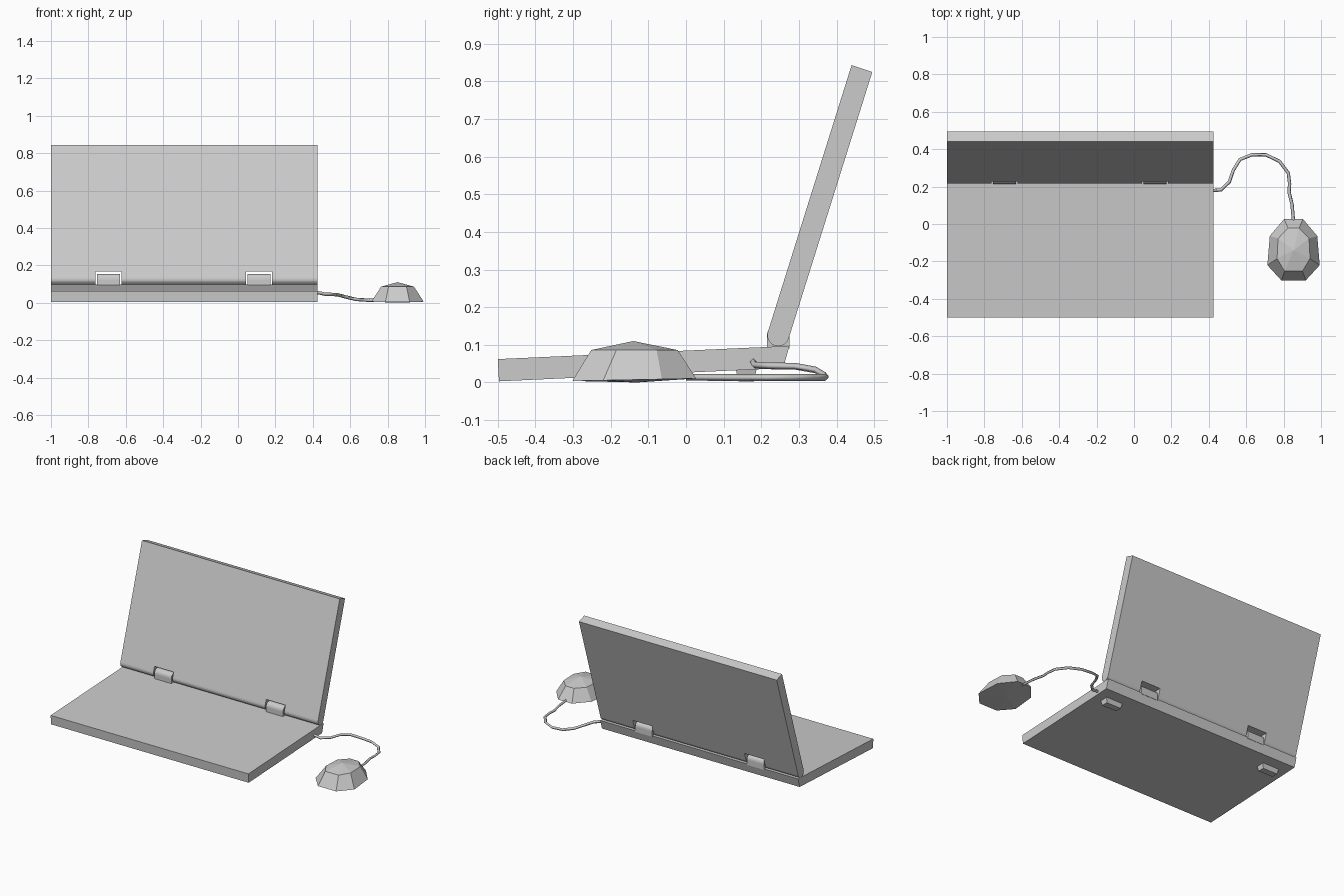
import bpy, bmesh, math
from mathutils import Vector

if "Cube" in bpy.data.objects:
    bpy.data.objects.remove(bpy.data.objects["Cube"])

LEFT, RIGHT = -1.0, 0.425
MID = (LEFT + RIGHT) / 2
HINGE = Vector((0.245, 0.125))      # hinge axis in (y, z)
HINGE_X = (-0.6925, 0.1125)


def new_object(name, bm):
    bmesh.ops.recalc_face_normals(bm, faces=bm.faces)
    mesh = bpy.data.meshes.new(name)
    bm.to_mesh(mesh)
    bm.free()
    obj = bpy.data.objects.new(name, mesh)
    bpy.context.collection.objects.link(obj)
    return obj


def extrude_x(name, profile, x0, x1):
    """Closed (y, z) profile extruded along x."""
    bm = bmesh.new()
    face = bm.faces.new([bm.verts.new((x0, y, z)) for y, z in profile])
    geom = bmesh.ops.extrude_face_region(bm, geom=[face])["geom"]
    verts = [g for g in geom if isinstance(g, bmesh.types.BMVert)]
    bmesh.ops.translate(bm, verts=verts, vec=(x1 - x0, 0, 0))
    return new_object(name, bm)


def arc(centre, radius, start, end, n=10):
    angles = [start + (end - start) * i / n for i in range(n + 1)]
    return [(centre.x + radius * math.cos(a), centre.y + radius * math.sin(a)) for a in angles]


# Keyboard base, slightly tilted forward
extrude_x("keyboard_base", [(-0.5, 0.062), (-0.497, 0.003), (0.258, 0.038), (0.275, 0.097)],
          LEFT, RIGHT)

# Screen lid with a rounded lower edge
lean = math.atan2(0.834 - HINGE.y, 0.4675 - HINGE.x)
lid_profile = arc(HINGE, 0.029, lean + math.pi / 2, lean + math.pi * 1.5)
lid_profile += [(0.495, 0.825), (0.44, 0.843)]
lid = extrude_x("screen_lid", lid_profile, LEFT, RIGHT)

# Hinge notches in the lid, and the knuckles standing in them
knuckle_profile = [(0.215, 0.09), (0.275, 0.09)] + arc(HINGE, 0.03, 0, math.pi)
for i, x in enumerate(HINGE_X):
    cutter = extrude_x("notch_cutter", [(0.1, 0.05), (0.4, 0.05), (0.4, 0.167), (0.1, 0.167)],
                       x - 0.069, x + 0.069)
    cutter.hide_render = True
    cutter.hide_set(True)
    mod = lid.modifiers.new("notch", "BOOLEAN")
    mod.operation = "DIFFERENCE"
    mod.solver = "EXACT"
    mod.object = cutter
    extrude_x("hinge_knuckle", knuckle_profile, x - 0.061, x + 0.061)

# Rear feet, tapered downwards
for side in (-1, 1):
    bm = bmesh.new()
    bmesh.ops.create_cube(bm, size=1)
    for v in bm.verts:
        low = v.co.z < 0
        v.co = (MID + side * 0.5925 + v.co.x * (0.105 if low else 0.12),
                0.16 + v.co.y * (0.042 if low else 0.056),
                0.003 if low else 0.038)
    new_object("rear_foot", bm)

# Mouse: faceted shell from half outlines, mirrored about its centre line
MX = 0.853


def ring(bm, half, z_of):
    pts = half + [(-x, y) for x, y in reversed(half)]
    return [bm.verts.new((MX + x, y, z_of(y))) for x, y in pts]


bm = bmesh.new()
lower = ring(bm, [(0.05, 0.027), (0.127, -0.064), (0.14, -0.22), (0.065, -0.302)],
             lambda y: 0.01 + 0.02 * y)
upper = ring(bm, [(0.03, -0.022), (0.083, -0.078), (0.088, -0.185), (0.048, -0.252)],
             lambda y: 0.086)
top = bm.verts.new((MX, -0.14, 0.11))
bottom = bm.verts.new((MX, -0.13, 0.0))
for i in range(8):
    j = (i + 1) % 8
    bm.faces.new((lower[i], lower[j], upper[j], upper[i]))
    bm.faces.new((upper[i], upper[j], top))
    bm.faces.new((lower[j], lower[i], bottom))
new_object("mouse", bm)

# Mouse cable
path = [(0.41, 0.178, 0.058), (0.465, 0.182, 0.046), (0.51, 0.225, 0.044), (0.532, 0.29, 0.043),
        (0.567, 0.345, 0.033), (0.63, 0.37, 0.018), (0.705, 0.37, 0.013), (0.778, 0.335, 0.013),
        (0.825, 0.272, 0.013), (0.832, 0.215, 0.013), (0.829, 0.17, 0.013), (0.845, 0.105, 0.013),
        (0.854, 0.0, 0.014)]
curve = bpy.data.curves.new("mouse_cable", "CURVE")
curve.dimensions = "3D"
curve.bevel_depth = 0.009
curve.bevel_resolution = 0
curve.use_fill_caps = True
spline = curve.splines.new("POLY")
spline.points.add(len(path) - 1)
for p, co in zip(spline.points, path):
    p.co = (*co, 1)
bpy.context.collection.objects.link(bpy.data.objects.new("mouse_cable", curve))
